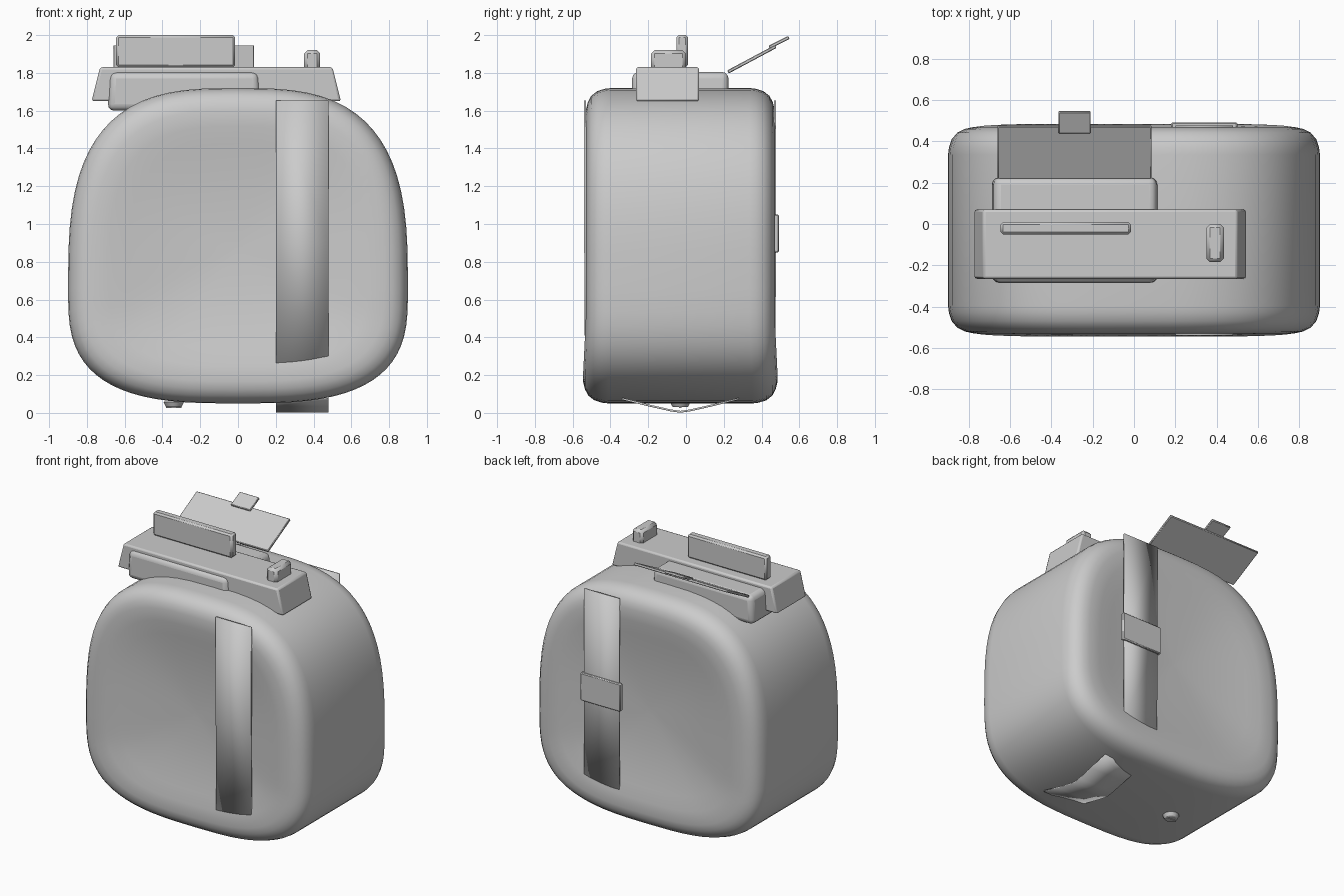
import bpy
import bmesh
from math import cos, sin, pi
from mathutils import Vector

cube = bpy.data.objects.get("Cube")
if cube:
    bpy.data.objects.remove(cube, do_unlink=True)

GREY = (0.6, 0.6, 0.6, 1)
grey = bpy.data.materials.new("plain grey")
grey.use_nodes = True
grey.diffuse_color = GREY
grey.node_tree.nodes["Principled BSDF"].inputs["Base Color"].default_value = GREY


def finish(name, bm, bevel=0, segments=2, angle=0.6):
    bmesh.ops.recalc_face_normals(bm, faces=bm.faces)
    mesh = bpy.data.meshes.new(name)
    bm.to_mesh(mesh)
    bm.free()
    mesh.materials.append(grey)
    ob = bpy.data.objects.new(name, mesh)
    bpy.context.collection.objects.link(ob)
    if bevel:
        mod = ob.modifiers.new("bevel", 'BEVEL')
        mod.width, mod.segments = bevel, segments
    bpy.ops.object.select_all(action='DESELECT')
    ob.select_set(True)
    bpy.context.view_layer.objects.active = ob
    bpy.ops.object.shade_smooth_by_angle(angle=angle)
    return ob


def box(name, x, y, z, bevel=0, taper=0, segments=1):
    """Box between ranges; taper pulls the top in along x."""
    bm = bmesh.new()
    bmesh.ops.create_cube(bm, size=1)
    for v in bm.verts:
        top = v.co.z > 0
        inset = taper if top else 0
        v.co = (x[1] - inset if v.co.x > 0 else x[0] + inset,
                y[v.co.y > 0], z[top])
    return finish(name, bm, bevel, segments)


def strip(name, x, path, thick):
    """Flat band: a (y, z) path swept across x, then thickened."""
    bm = bmesh.new()
    rows = [[bm.verts.new((px, y, z)) for px in x] for y, z in path]
    for a, b in zip(rows, rows[1:]):
        bm.faces.new((a[0], a[1], b[1], b[0]))
    ob = finish(name, bm)
    mod = ob.modifiers.new("thickness", 'SOLIDIFY')
    mod.thickness, mod.offset = thick, 0
    return ob


# Rounded body: superelliptic outline lofted front to back, dished faces
def outline(n=72):
    pts = []
    for i in range(n):
        c, s = cos(2 * pi * i / n), sin(2 * pi * i / n)
        x = 0.9 * abs(c) ** (2 / 3) * (1 if c > 0 else -1)
        h = 1.07 if s > 0 else 0.6
        pts.append((x, 0.65 + h * abs(s) ** (2 / 3) * (1 if s > 0 else -1)))
    return pts


RIM = [(0.03, 0.455), (0.25, 0.46), (0.5, 0.48), (0.65, 0.497), (0.76, 0.51),
       (0.86, 0.515), (0.91, 0.505), (0.95, 0.487), (0.98, 0.455),
       (0.995, 0.415), (1, 0.38)]
bm = bmesh.new()
mid_y, mid_z = -0.03, 0.88
rings = []
for side, stations in ((-1, RIM), (1, RIM[::-1])):
    for scale, depth in stations:
        ring = []
        for x, z in outline():
            zz = mid_z + (z - mid_z) * scale
            slim = 0.015 * min(max((zz - 0.2) / 0.3, 0), 1)
            ring.append(bm.verts.new((x * scale, mid_y + side * (depth - slim), zz)))
        rings.append(ring)
for a, b in zip(rings, rings[1:]):
    for i in range(len(a)):
        j = (i + 1) % len(a)
        bm.faces.new((a[i], a[j], b[j], b[i]))
bm.faces.new(rings[0])
bm.faces.new(rings[-1])
finish("body", bm, angle=0.9)

# Straps and buckle
STRAP_X = (0.2, 0.48)
strip("front_strap", STRAP_X, [(-0.534, 1.655), (-0.534, 0.9), (-0.53, 0.24)], 0.01)
strip("back_strap", STRAP_X, [(0.472, 1.655), (0.472, 0.9), (0.468, 0.28)], 0.01)
strip("bottom_strap", STRAP_X,
      [(-0.34, 0.075), (-0.2, 0.04), (-0.08, 0.013), (-0.03, 0.006),
       (0.02, 0.013), (0.14, 0.04), (0.28, 0.075)], 0.01)
box("buckle", (0.18, 0.5), (0.462, 0.492), (0.85, 1.05), 0.006)

# Top housing
box("top_housing", (-0.775, 0.545), (-0.265, 0.07), (1.65, 1.83), 0.012, 0.045, 2)
box("housing_base", (-0.69, 0.12), (-0.285, 0.225), (1.6, 1.805), 0.035, 0.012, 3)
box("top_bar", (-0.645, -0.015), (-0.05, 0.01), (1.83, 2.0), 0.012)
box("button", (0.35, 0.435), (-0.185, 0), (1.8, 1.92), 0.018)


# Tilted flap with a small tab
def tilted(name, x, start, end, thick):
    a, b = Vector((0, *start)), Vector((0, *end))
    bm = bmesh.new()
    bmesh.ops.create_cube(bm, size=1)
    along = b - a
    normal = Vector((1, 0, 0)).cross(along).normalized()
    for v in bm.verts:
        p = a + along * (v.co.y + 0.5) + normal * v.co.z * thick
        p.x = x[v.co.x > 0]
        v.co = p
    return finish(name, bm, 0.004, 1)


tilted("flap", (-0.66, 0.085), (0.222, 1.805), (0.475, 1.94), 0.018)
tilted("flap_tab", (-0.365, -0.21), (0.44, 1.935), (0.545, 1.988), 0.018)

# Slotted screw underneath: disc with a raised bar
bm = bmesh.new()
bmesh.ops.create_cone(bm, cap_ends=True, segments=24, radius1=0.04,
                      radius2=0.056, depth=0.03)
bmesh.ops.translate(bm, verts=bm.verts, vec=(-0.34, -0.03, 0.045))
finish("bottom_screw", bm, 0.004, 1)
box("screw_slot_bar", (-0.38, -0.3), (-0.036, -0.024), (0.026, 0.04))
